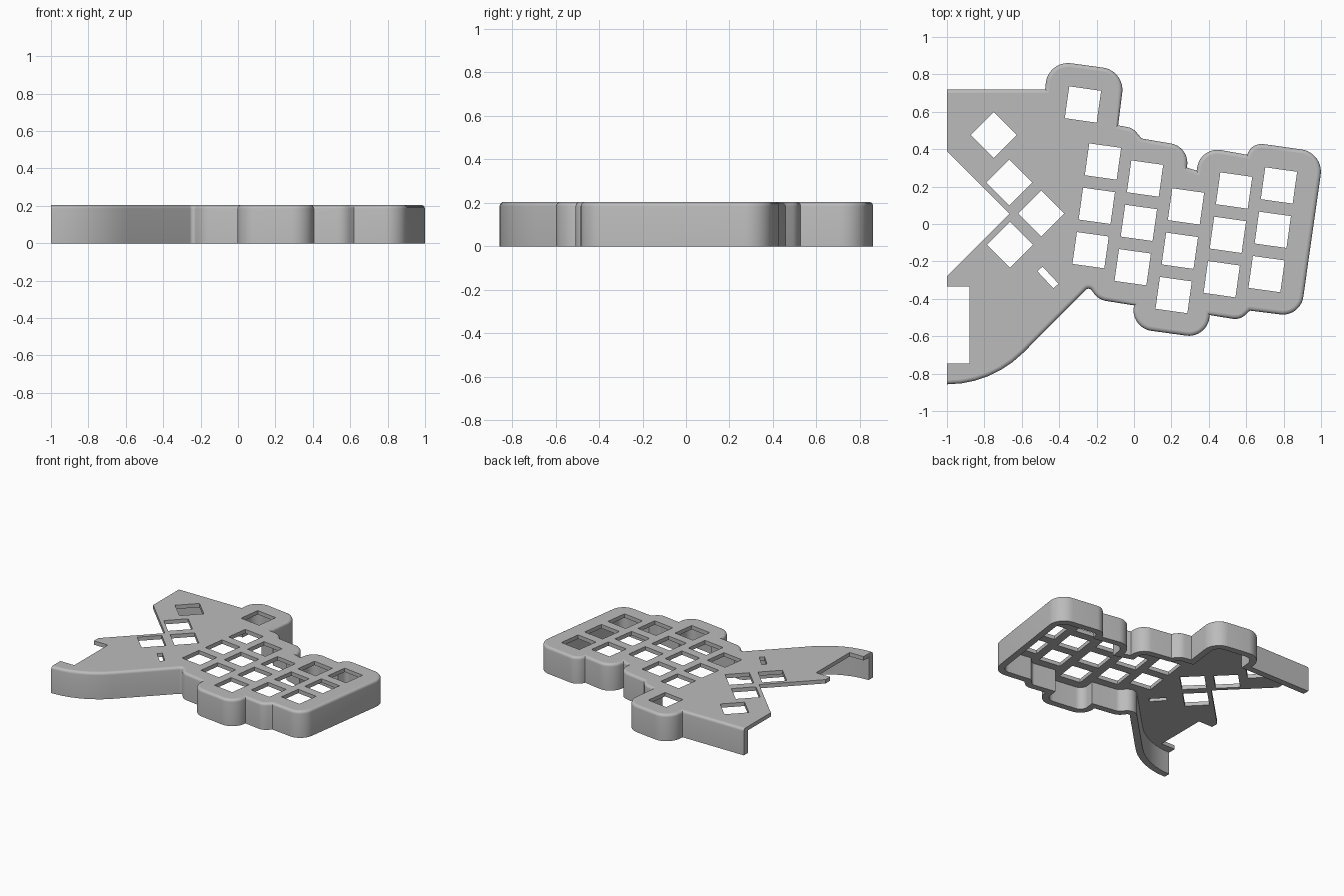
import bpy, bmesh, math
from mathutils import Vector

if "Cube" in bpy.data.objects:
    bpy.data.objects.remove(bpy.data.objects["Cube"])

TOP, PLATE, ROUND, WALL = 0.205, 0.03, 0.02, 0.05
TILT = math.radians(-8)

grey = bpy.data.materials.new("case_grey")
grey.diffuse_color = (0.5, 0.5, 0.5, 1)
grey.use_nodes = True
grey.node_tree.nodes["Principled BSDF"].inputs["Base Color"].default_value = grey.diffuse_color

# Outer edge, counterclockwise from the open left side: x, y, corner radius
EDGE = [(-1, -.857, 0), (-.76, -.857, .575), (-.24, -.335, .02), (-.19, -.405, .10),
        (0, -.435, 0), (-.016, -.556, .11), (.39, -.612, .11), (.405, -.487, 0),
        (.567, -.513, .08), (.62, -.463, 0), (.89, -.497, .11), (1.015, .382, .12),
        (.63, .436, .08), (.605, .37, 0), (.355, .415, .11), (.335, .285, 0),
        (.283, .302, 0), (.296, .414, .105), (.04, .457, 0), (-.005, .513, .08),
        (-.085, .527, 0), (-.048, .82, .12), (-.46, .876, .12), (-.475, .72, 0),
        (-1, .72, 0)]
# Open left side of the plate, with the wedge and the rectangular notch
LEFT = [(-1, .39), (-.665, .055), (-1, -.28), (-1, -.335),
        (-.88, -.335), (-.88, -.745), (-1, -.745)]


def rounded(points):
    """Replace each corner that has a radius by a tangent arc."""
    out = []
    for i, (x, y, r) in enumerate(points):
        p = Vector((x, y))
        if r == 0:
            out.append(p)
            continue
        a = (Vector(points[i - 1][:2]) - p).normalized()
        b = (Vector(points[i + 1][:2]) - p).normalized()
        half = a.angle(b) / 2
        centre = p + (a + b).normalized() * r / math.sin(half)
        start = p + a * r / math.tan(half) - centre
        end = p + b * r / math.tan(half) - centre
        turn = start.angle_signed(end)      # clockwise positive
        n = max(4, round(abs(turn) / math.radians(8)))
        for k in range(n + 1):
            t = -turn * k / n
            c, s = math.cos(t), math.sin(t)
            out.append(centre + Vector((c * start.x - s * start.y, s * start.x + c * start.y)))
    return out


def inset(path, d):
    """Move an open path to its left by d, with mitred corners."""
    out = []
    for i, p in enumerate(path):
        normals = []
        for j in (i - 1, i):
            if 0 <= j < len(path) - 1:
                e = (path[j + 1] - path[j]).normalized()
                normals.append(Vector((-e.y, e.x)))
        n = normals[0] + normals[-1]
        q = p + n * d * min(2 / max(n.length_squared, 1e-6), 1.0 if n.length < .6 else 9)
        if i in (0, len(path) - 1):
            q.x = -1
        out.append(q)
    return out


def finish(name, bm):
    bmesh.ops.recalc_face_normals(bm, faces=bm.faces[:])
    mesh = bpy.data.meshes.new(name)
    bm.to_mesh(mesh)
    bm.free()
    mesh.materials.append(grey)
    obj = bpy.data.objects.new(name, mesh)
    bpy.context.collection.objects.link(obj)
    bpy.ops.object.select_all(action='DESELECT')
    obj.select_set(True)
    bpy.context.view_layer.objects.active = obj
    bpy.ops.object.shade_smooth_by_angle(angle=math.radians(30))
    return obj


def rect(cx, cy, w, h, angle):
    c, s = math.cos(angle), math.sin(angle)
    return [(cx + c * u * w / 2 - s * v * h / 2, cy + s * u * w / 2 + c * v * h / 2)
            for u, v in ((-1, -1), (1, -1), (1, 1), (-1, 1))]


edge = rounded(EDGE)

# Side wall: profile (inset, height) with a rounded top, swept along the edge
profile = [(WALL, TOP - PLATE), (WALL, 0), (0, 0)]
for k in range(5):
    a = math.pi / 2 * k / 4
    profile.append((ROUND * (1 - math.cos(a)), TOP - ROUND * (1 - math.sin(a))))
bm = bmesh.new()
rails = [[bm.verts.new((p.x, p.y, z)) for p in inset(edge, d)] for d, z in profile]
for a, b in zip(rails, rails[1:] + rails[:1]):
    for i in range(len(edge) - 1):
        bm.faces.new((a[i], a[i + 1], b[i + 1], b[i]))
for i in (0, -1):
    bm.faces.new([r[i] for r in rails])
finish("side_wall", bm)

# Key openings: five tilted columns, one extra key, the thumb cluster and a slot
holes = [rect(-.273, .639, .172, .172, TILT)]
for x, y in ((-.166, .334), (.059, .243), (.278, .094), (.535, .179), (.775, .206)):
    for row in range(3):
        holes.append(rect(x - .033 * row, y - .237 * row, .172, .172, TILT))
for x, y in ((-.749, .476), (-.668, .222), (-.497, .056), (-.663, -.11)):
    holes.append(rect(x, y, .174, .174, math.pi / 4))
holes.append(rect(-.46, -.286, .125, .037, math.radians(-47)))

# Top plate: filled outline with openings, extruded to its thickness
bm = bmesh.new()
for loop in [[tuple(p) for p in inset(edge, ROUND)] + LEFT] + holes:
    vs = [bm.verts.new((x, y, TOP - PLATE)) for x, y in loop]
    for a, b in zip(vs, vs[1:] + vs[:1]):
        bm.edges.new((a, b))
bmesh.ops.triangle_fill(bm, edges=bm.edges[:], use_beauty=True, normal=(0, 0, 1))
ext = bmesh.ops.extrude_face_region(bm, geom=bm.faces[:], use_keep_orig=True)
bmesh.ops.translate(bm, vec=(0, 0, PLATE),
                    verts=[v for v in ext["geom"] if isinstance(v, bmesh.types.BMVert)])
finish("key_plate", bm)
